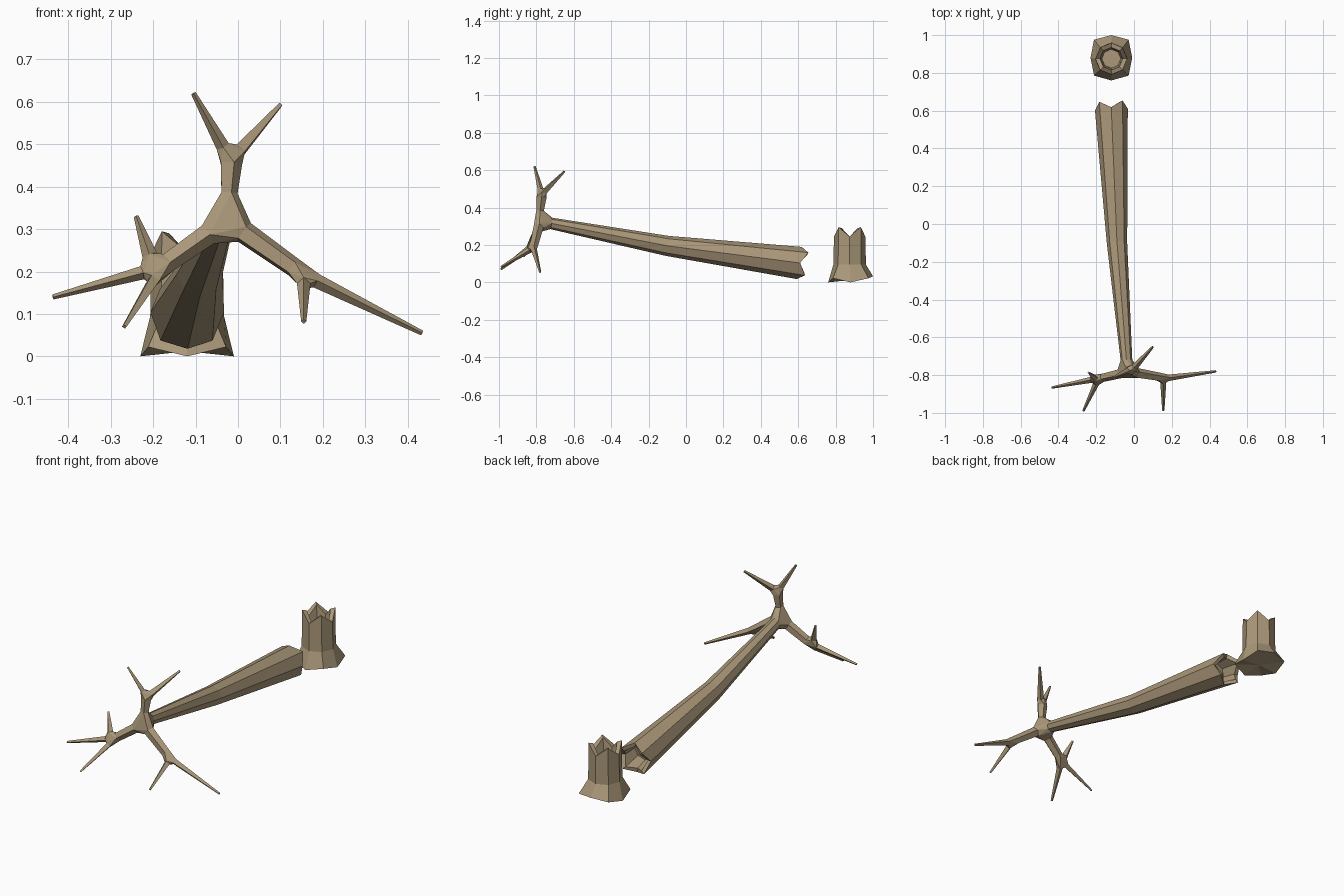
import bpy
import bmesh
import math
from mathutils import Vector

cube = bpy.data.objects.get("Cube")
if cube:
    bpy.data.objects.remove(cube, do_unlink=True)

wood = bpy.data.materials.new("dry_wood")
wood.use_nodes = True
WOOD_COLOR = (0.40, 0.31, 0.19, 1)
wood.diffuse_color = WOOD_COLOR
wood.node_tree.nodes["Principled BSDF"].inputs["Base Color"].default_value = WOOD_COLOR


def add_ring(bm, center, axis, radius, sides, lifts=(0,)):
    """Ring of verts around an axis; lifts push verts along the axis in turn."""
    axis = Vector(axis).normalized()
    ref = Vector((0, 1, 0)) if abs(axis.z) > 0.8 else Vector((0, 0, 1))
    u = ref.cross(axis).normalized()
    v = axis.cross(u)
    verts = []
    for i in range(sides):
        a = math.tau * i / sides
        p = Vector(center) + radius * (u * math.cos(a) + v * math.sin(a))
        verts.append(bm.verts.new(p + axis * lifts[i % len(lifts)]))
    return verts


def loft(bm, rings):
    for a, b in zip(rings, rings[1:]):
        n = len(a)
        for i in range(n):
            j = (i + 1) % n
            bm.faces.new((a[i], a[j], b[j], b[i]))


def limb(bm, start, end, r0, r1, sides=4, tip=False):
    """Tapered branch; returns its first and last rings."""
    axis = Vector(end) - Vector(start)
    a = add_ring(bm, start, axis, r0, sides)
    b = add_ring(bm, end, axis, r1, sides)
    loft(bm, [a, b])
    if tip:
        bm.faces.new(b)
    return a, b


def join(bm, rings):
    """Wrap the ends of several limbs in one faceted knot."""
    verts = [v for r in rings for v in r]
    result = bmesh.ops.convex_hull(bm, input=verts, use_existing_faces=False)
    faces = {g for g in result["geom"] if isinstance(g, bmesh.types.BMFace)}
    on_hull = {v for f in faces for v in f.verts}
    hidden = set()
    for r in rings:
        if all(v in on_hull for v in r):
            hidden |= {f for f in faces if all(v in r for v in f.verts)}
    bmesh.ops.delete(bm, geom=list(hidden), context="FACES_ONLY")


def finish(bm, name):
    bmesh.ops.recalc_face_normals(bm, faces=bm.faces)
    mesh = bpy.data.meshes.new(name)
    bm.to_mesh(mesh)
    bm.free()
    mesh.materials.append(wood)
    obj = bpy.data.objects.new(name, mesh)
    bpy.context.collection.objects.link(obj)


# Stump: flared octagonal foot, splintered rim and hollow core
bm = bmesh.new()
UP = (0, 0, 1)
SX, SY = -0.12, 0.875
foot = add_ring(bm, (SX, SY + 0.005, 0), UP, 0.12, 8, (0, 0.022))
for i, v in enumerate(foot):
    if i % 2:
        v.co.x = SX + (v.co.x - SX) * 1.08
        v.co.y = SY + (v.co.y - SY) * 1.12
    else:
        v.co.x = SX + (v.co.x - SX) * 0.92
max(foot, key=lambda v: v.co.y).co.z = 0.032
rim = (-0.04, 0.01)
rings = [foot,
         add_ring(bm, (SX, SY, 0.095), UP, 0.087, 8),
         add_ring(bm, (SX, SY, 0.285), UP, 0.084, 8, rim),
         add_ring(bm, (SX, SY, 0.28), UP, 0.06, 8, rim),
         add_ring(bm, (SX, SY, 0.19), UP, 0.05, 8)]
loft(bm, rings)
bm.faces.new(rings[-1])
base = bm.verts.new((SX, SY, 0.012))
for i in range(8):
    bm.faces.new((foot[i], base, foot[(i + 1) % 8]))
finish(bm, "stump")

# Fallen trunk: tapered octagon with a splintered hollow end
bm = bmesh.new()
AXIS = (-0.08, 1.35, -0.21)
rim = (-0.005, 0.032)
rings = [add_ring(bm, (-0.04, -0.72, 0.315), AXIS, 0.031, 8),
         add_ring(bm, (-0.09, -0.10, 0.195), AXIS, 0.054, 8),
         add_ring(bm, (-0.12, 0.61, 0.103), AXIS, 0.087, 8, rim),
         add_ring(bm, (-0.12, 0.605, 0.103), AXIS, 0.066, 8, rim),
         add_ring(bm, (-0.116, 0.53, 0.113), AXIS, 0.056, 8)]
loft(bm, rings)
bm.faces.new(rings[-1])

# Main limbs: start, end, then the twigs leaving each (start, tip, radius)
limbs = [
    ((-0.022, -0.78, 0.385), (-0.018, -0.772, 0.455), 0.021, 0.028,
     [((-0.036, -0.777, 0.495), (-0.105, -0.81, 0.62), 0.016),
      ((0.004, -0.757, 0.485), (0.10, -0.65, 0.593), 0.018)]),
    ((0.014, -0.79, 0.292), (0.13, -0.81, 0.21), 0.028, 0.024,
     [((0.185, -0.814, 0.178), (0.434, -0.78, 0.055), 0.017),
      ((0.155, -0.838, 0.172), (0.155, -0.988, 0.082), 0.016)]),
    ((-0.073, -0.79, 0.287), (-0.165, -0.812, 0.222), 0.027, 0.024,
     [((-0.226, -0.825, 0.197), (-0.436, -0.866, 0.14), 0.016),
      ((-0.208, -0.815, 0.238), (-0.24, -0.787, 0.33), 0.018),
      ((-0.2, -0.845, 0.178), (-0.268, -0.99, 0.07), 0.016)]),
]
hub = [rings[0]]
for start, end, r0, r1, twigs in limbs:
    first, last = limb(bm, start, end, r0, r1, sides=5)
    hub.append(first)
    knot = [last]
    for root, tip, r in twigs:
        knot.append(limb(bm, root, tip, r, 0.006, tip=True)[0])
    join(bm, knot)
join(bm, hub)
finish(bm, "fallen_trunk")
